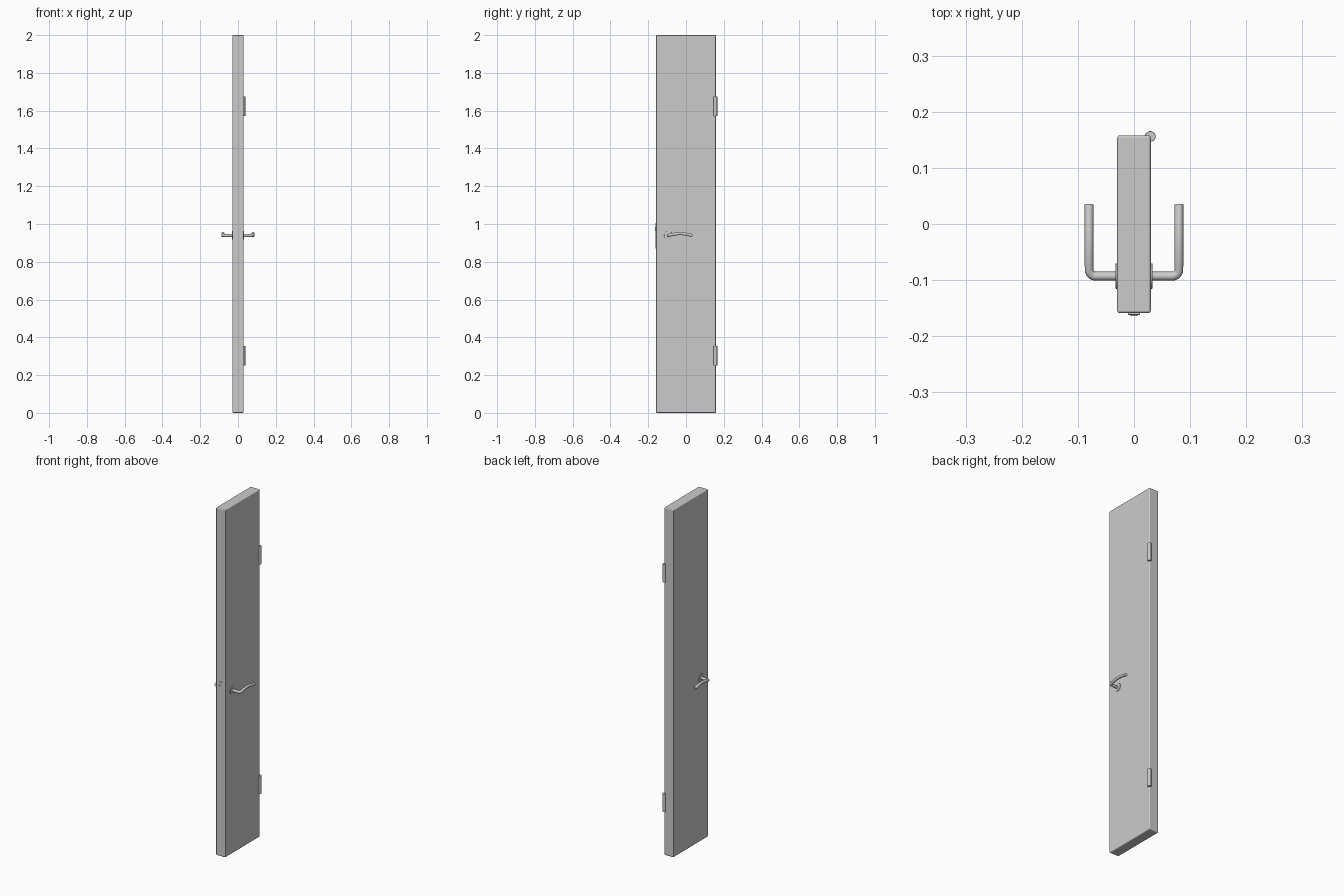
import bpy
from math import pi, sin, cos

if "Cube" in bpy.data.objects:
    bpy.data.objects.remove(bpy.data.objects["Cube"])


def finish(ob, name, bevel=0.0, segments=3, mirror=False):
    ob.name = name
    if bevel:
        b = ob.modifiers.new("Bevel", 'BEVEL')
        b.width, b.segments, b.limit_method = bevel, segments, 'ANGLE'
        b.harden_normals = True
    if mirror:
        m = ob.modifiers.new("Mirror", 'MIRROR')
        m.mirror_object = centre
    bpy.ops.object.select_all(action='DESELECT')
    ob.select_set(True)
    bpy.context.view_layer.objects.active = ob
    bpy.ops.object.shade_smooth_by_angle(angle=pi / 4)
    return ob


def box(name, lo, hi, bevel, mirror=False):
    bpy.ops.mesh.primitive_cube_add(size=1)
    ob = bpy.context.object
    ob.location = [(a + b) / 2 for a, b in zip(lo, hi)]
    ob.scale = [b - a for a, b in zip(lo, hi)]
    bpy.ops.object.transform_apply(location=False, rotation=False, scale=True)
    return finish(ob, name, bevel, mirror=mirror)


def cylinder(name, loc, radius, depth, bevel, along_x=False, mirror=False):
    bpy.ops.mesh.primitive_cylinder_add(
        vertices=32, radius=radius, depth=depth, location=loc,
        rotation=(0, pi / 2 if along_x else 0, 0))
    return finish(bpy.context.object, name, bevel, 2, mirror)


# Door slab
centre = box("door_slab", (-0.03, -0.159, 0), (0.03, 0.158, 2), 0.005)

# Lock plate and latch bolt on the opening edge
box("lock_plate", (-0.011, -0.162, 0.87), (0.011, -0.155, 1.005), 0.001)
box("latch_bolt", (-0.006, -0.164, 0.962), (0.006, -0.158, 0.985), 0.001)

# Hinge barrels
for side, z in (("lower", 0.302), ("upper", 1.623)):
    cylinder(side + "_hinge", (0.029, 0.156, z), 0.0095, 0.104, 0.001)

# Round handle plates on both faces
HY, HZ = -0.093, 0.94
cylinder("handle_rosette", (0.0305, HY, HZ), 0.0225, 0.005, 0.001, True, True)

# Lever handles: straight neck, rounded corner, arched grip
R, X, TIP = 0.012, 0.08, 0.034
path = [(0.025, HY), (X - R, HY)]
path += [(X - R + R * sin(a * pi / 16), HY + R - R * cos(a * pi / 16)) for a in range(1, 9)]
path += [(X, HY + R + (TIP - HY - R) * i / 16) for i in range(1, 17)]
curve = bpy.data.curves.new("lever_handle", 'CURVE')
curve.dimensions = '3D'
curve.bevel_depth, curve.bevel_resolution = 0.008, 4
curve.use_fill_caps = True
spline = curve.splines.new('POLY')
spline.points.add(len(path) - 1)
for p, (x, y) in zip(spline.points, path):
    p.co = (x, y, HZ - 0.001 + 0.01 * sin(pi * (y - HY) / (TIP - HY)), 1)
lever = bpy.data.objects.new("lever_handle", curve)
bpy.context.collection.objects.link(lever)
bpy.ops.object.select_all(action='DESELECT')
lever.select_set(True)
bpy.context.view_layer.objects.active = lever
bpy.ops.object.convert(target='MESH')
finish(bpy.context.object, "lever_handle", mirror=True)
